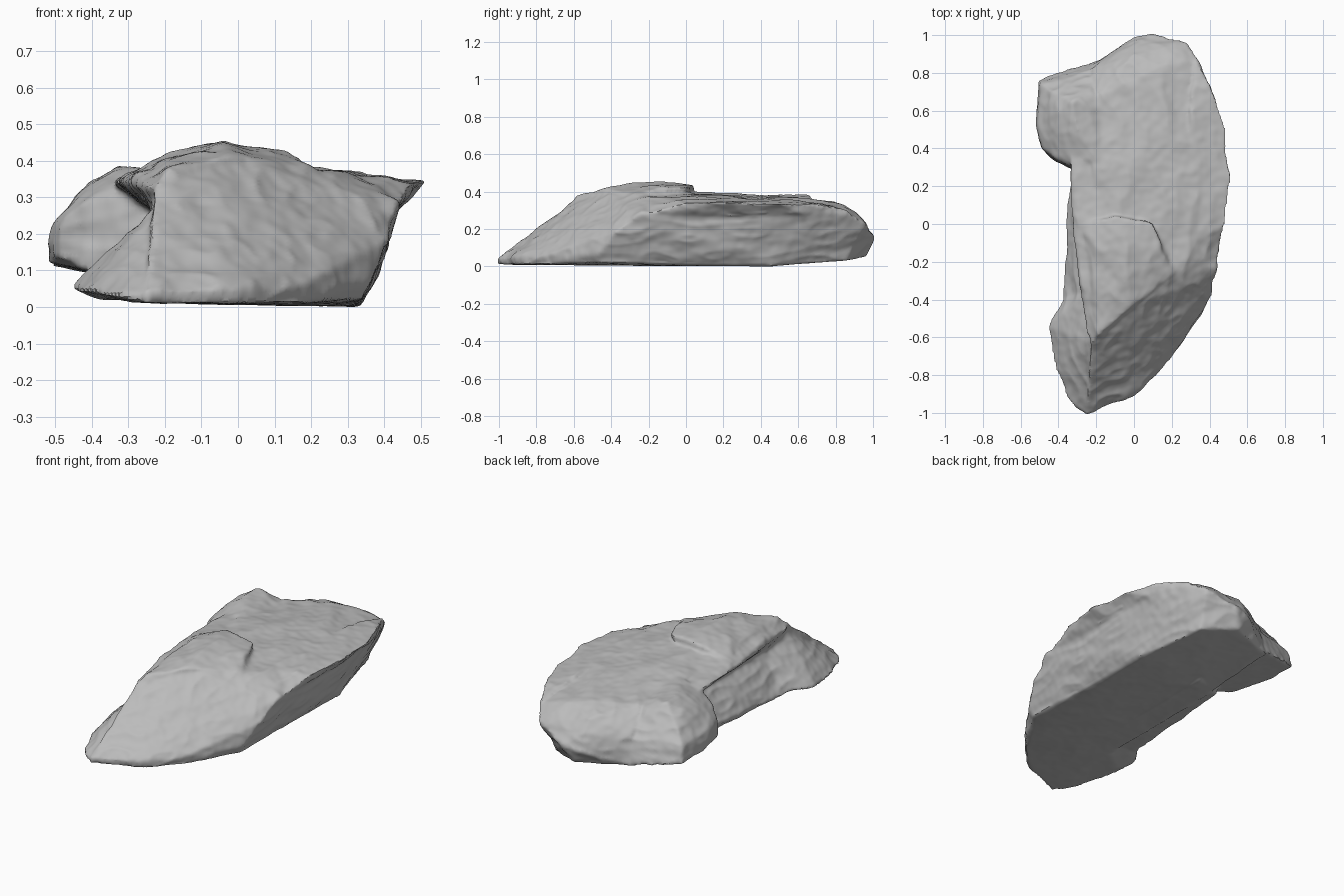
import bpy
import bmesh
from mathutils import Vector, noise

default_cube = bpy.data.objects.get("Cube")
if default_cube:
    bpy.data.objects.remove(default_cube, do_unlink=True)


def add_chunk(bm, points):
    """Wrap a faceted convex chunk of stone around a few corner points."""
    corners = [bm.verts.new(p) for p in points]
    bmesh.ops.convex_hull(bm, input=corners)
    loose = [v for v in bm.verts if not v.link_faces]
    bmesh.ops.delete(bm, geom=loose, context="VERTS")


# Main slab: ramp at the front, undercut along the left side
slab_base = [(-.25, -1, .01), (0, -.9, .01), (.16, -.75, .01), (.34, -.46, .02),
             (.29, -.15, .02), (.31, .1, 0), (.33, .45, 0), (.24, .86, .03),
             (.05, .96, .05), (-.25, .84, .06), (-.25, .3, .02)]
slab_rim = [(-.25, -1.01, .04), (0, -.91, .05), (.16, -.76, .05), (.36, -.47, .06),
            (.41, -.38, .18), (.44, -.25, .28), (.45, 0, .31), (.45, .3, .31),
            (.44, .55, .31), (.42, .66, .3), (.34, .87, .28), (.28, .96, .23),
            (.1, 1.01, .15), (0, .985, .13), (0, .95, .23), (-.22, .82, .23),
            (.385, .3, .1)]
slab_top = [(-.23, -.64, .32), (-.19, -.57, .37), (-.02, -.45, .395),
            (.22, -.25, .375), (.33, -.1, .365), (.35, .3, .36), (.15, .2, .38),
            (-.1, .12, .395), (-.22, .3, .365), (-.2, .66, .345), (.15, .66, .36),
            (.15, .84, .34), (0, .9, .3), (-.24, .3, .25)]

# Raised crown behind the ramp
crown = [(-.23, -.64, .335), (-.19, -.58, .38), (-.02, -.45, .415),
         (.21, -.26, .38), (.14, -.13, .425), (-.05, -.15, .45),
         (-.05, -.3, .443), (-.1, .04, .43), (.1, .01, .425), (-.2, -.12, .415),
         (-.27, 0, .375), (-.2, -.5, .25), (.1, -.1, .3), (-.15, .04, .3)]

# Thin ledge along the top of the left side
left_ledge = [(.43, -.25, .27), (.45, .25, .27), (.43, .62, .28), (.485, 0, .342),
              (.51, .25, .342), (.49, .5, .332), (.43, .67, .333), (.33, .88, .3),
              (.32, -.1, .365), (.3, .6, .355), (.3, .2, .3)]

# Overhanging lip on the right side
lip = [(-.25, -.6, .33), (-.28, -.3, .365), (-.33, 0, .345), (-.34, .42, .335),
       (-.3, .1, .365), (-.23, .42, .25), (-.23, -.5, .27), (-.1, -.3, .41),
       (-.15, .2, .375)]

# Flared foot and the wall that continues it backwards
foot = [(-.25, -1.01, .01), (-.25, -1.01, .04), (-.35, -.93, .03), (-.41, -.78, .04),
        (-.455, -.55, .05), (-.39, -.41, .06), (-.24, -.62, .26),
        (-.24, -.35, .24), (-.1, -.9, .02), (-.1, -.4, .01), (-.38, -.6, .02)]
wall = [(-.38, -.43, .05), (-.34, -.2, .08), (-.34, .3, .1), (-.24, -.4, .25),
        (-.24, .45, .25), (-.1, -.4, .01), (-.1, .45, .01), (-.3, .35, .04)]

# Block standing out at the rear right corner, with a low ridge on top
block = [(-.51, .76, .11), (-.49, .74, .21), (-.52, .58, .12), (-.515, .52, .21),
         (-.49, .4, .14), (-.48, .4, .24), (-.42, .33, .1), (-.42, .35, .28),
         (-.45, .55, .285), (-.4, .6, .355), (-.43, .7, .29), (-.35, .37, .335),
         (-.3, .5, .387), (-.27, .44, .38), (-.33, .65, .383), (-.23, .7, .34),
         (-.25, .85, .07), (-.22, .82, .2), (-.1, .2, .36), (-.1, .2, .05),
         (-.1, .6, .34)]

bm = bmesh.new()
slab = slab_base + slab_rim + slab_top
for chunk in (slab, crown, left_ledge, lip, foot, wall, block):
    add_chunk(bm, chunk)
bmesh.ops.recalc_face_normals(bm, faces=bm.faces[:])
mesh = bpy.data.meshes.new("rock")
bm.to_mesh(mesh)
bm.free()
rock = bpy.data.objects.new("rock", mesh)
bpy.context.collection.objects.link(rock)

# Fuse the chunks into one skin
remesh = rock.modifiers.new("fuse", "REMESH")
remesh.mode = "VOXEL"
remesh.voxel_size = .011
soften = rock.modifiers.new("soften", "SMOOTH")
soften.factor = .5
soften.iterations = 3
fused = bpy.data.meshes.new_from_object(
    rock.evaluated_get(bpy.context.evaluated_depsgraph_get()))
rock.modifiers.clear()
rock.data = fused
fused.name = "rock"
bpy.data.meshes.remove(mesh)


# Weathered surface: broad dents, slanted ledges and fine chips
def weathering(p, normal):
    broad = noise.noise(p * 5)
    slant = Vector((p.x * 7 + p.y * 3, p.y * 4 - p.x * 3, p.z * 14))
    ledges = .5 - 2 * abs(noise.noise(slant))
    chips = noise.noise(p * 24)
    amount = .006 * broad + .007 * ledges + .003 * chips
    return amount * (.4 if normal.z < -.7 else 1)


bm = bmesh.new()
bm.from_mesh(fused)
bm.normal_update()
shifts = [v.normal * weathering(v.co, v.normal) for v in bm.verts]
for v, shift in zip(bm.verts, shifts):
    v.co += shift

# Rest on the ground
ground = min(v.co.z for v in bm.verts)
bmesh.ops.translate(bm, verts=bm.verts[:], vec=(0, 0, -ground))
bm.to_mesh(fused)
bm.free()

# Plain grey stone
stone = bpy.data.materials.new("grey stone")
stone.use_nodes = True
grey = (.5, .5, .5, 1)
stone.diffuse_color = grey
for node in stone.node_tree.nodes:
    if node.type == "BSDF_PRINCIPLED":
        node.inputs["Base Color"].default_value = grey
        node.inputs["Roughness"].default_value = .9
fused.materials.clear()
fused.materials.append(stone)

bpy.ops.object.select_all(action="DESELECT")
rock.select_set(True)
bpy.context.view_layer.objects.active = rock
bpy.ops.object.shade_smooth_by_angle(angle=.7)
